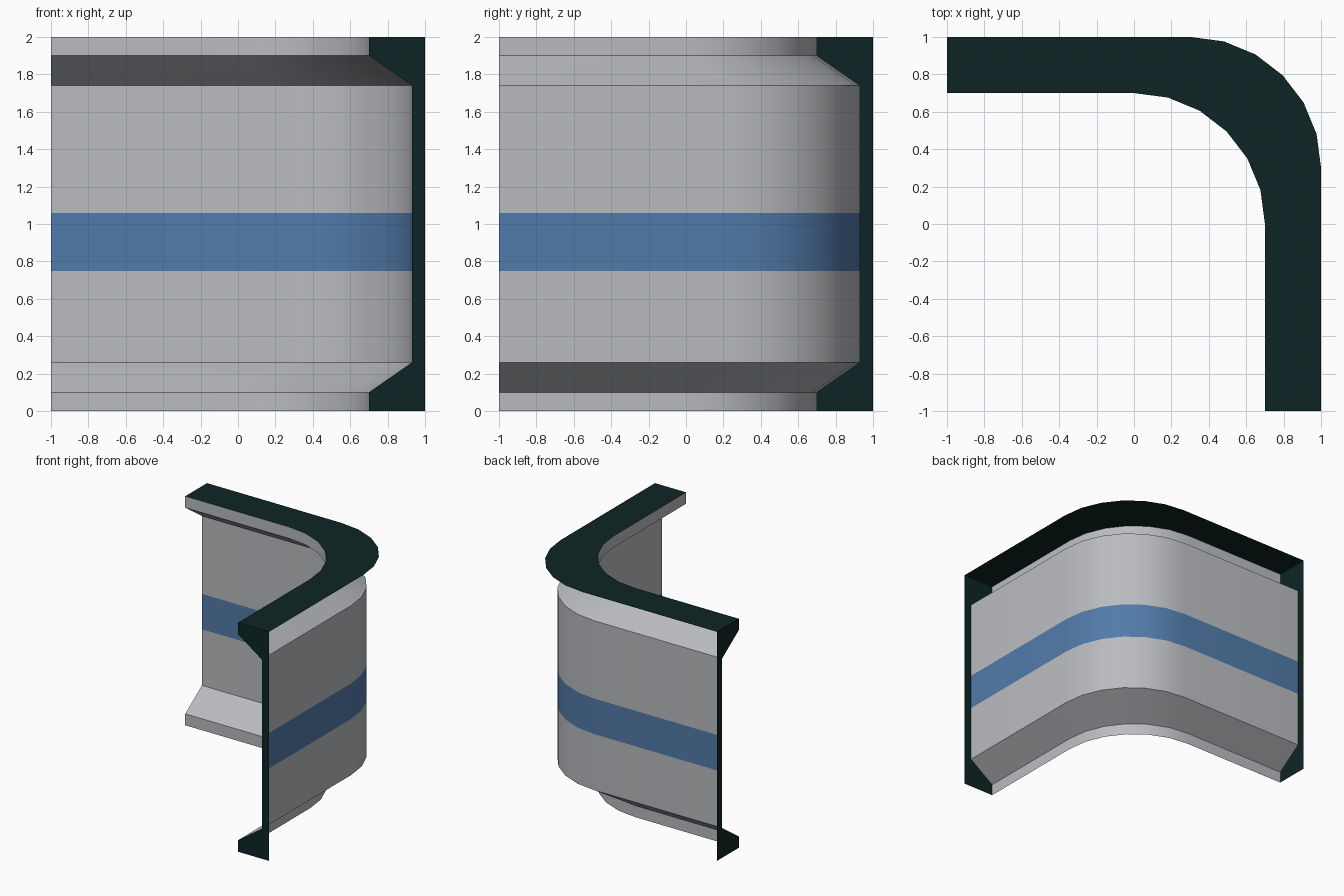
import bpy
import math

if "Cube" in bpy.data.objects:
    bpy.data.objects.remove(bpy.data.objects["Cube"])


def material(name, rgb):
    m = bpy.data.materials.new(name)
    m.diffuse_color = (*rgb, 1.0)
    m.use_nodes = True
    m.node_tree.nodes["Principled BSDF"].inputs["Base Color"].default_value = m.diffuse_color
    return m


GREY = material("light grey panel", (0.49, 0.50, 0.525))
BLUE = material("blue stripe", (0.083, 0.198, 0.40))
DARK = material("dark green trim", (0.004, 0.018, 0.017))

RADIUS, STEPS, DEPTH = 0.7, 6, 0.3

# Wall section: (outward offset, height)
PROFILE = [(0, 0), (0, 0.1), (0.23, 0.26), (0.23, 0.75), (0.23, 1.06),
           (0.23, 1.74), (0, 1.9), (0, 2)]


def path(d, z):
    """Rounded L path, shifted diagonally outward by d."""
    pts = [(-1, RADIUS + d, z)]
    for i in range(STEPS + 1):
        a = math.pi / 2 * i / STEPS
        pts.append((d + RADIUS * math.sin(a), d + RADIUS * math.cos(a), z))
    pts.append((RADIUS + d, -1, z))
    return pts


def make(name, verts, faces, mats):
    me = bpy.data.meshes.new(name)
    me.from_pydata(verts, [], faces)
    for m in mats:
        me.materials.append(m)
    ob = bpy.data.objects.new(name, me)
    bpy.context.collection.objects.link(ob)
    return ob


def loft(name, rows, mats):
    n = len(rows[0])
    faces = [(r * n + i, r * n + i + 1, (r + 1) * n + i + 1, (r + 1) * n + i)
             for r in range(len(rows) - 1) for i in range(n - 1)]
    return make(name, [p for row in rows for p in row], faces, mats)


# Curved inner wall, open at the back, with a blue stripe by height
wall = loft("corner_wall", [path(d, z) for d, z in PROFILE], [GREY, BLUE])
for f in wall.data.polygons:
    f.material_index = int(0.75 < f.center.z < 1.06)
bpy.context.view_layer.objects.active = wall
wall.select_set(True)
bpy.ops.object.shade_smooth_by_angle(angle=math.radians(30))

# Flat top trim
loft("top_trim", [path(0, 2), path(DEPTH, 2)], [DARK])

# End plates showing the wall section
section = PROFILE + [(DEPTH, 2), (DEPTH, 0)]
ring = tuple(range(len(section)))
make("left_end_plate", [(-1, RADIUS + d, z) for d, z in section], [ring], [DARK])
make("front_end_plate", [(RADIUS + d, -1, z) for d, z in section], [ring[::-1]], [DARK])
